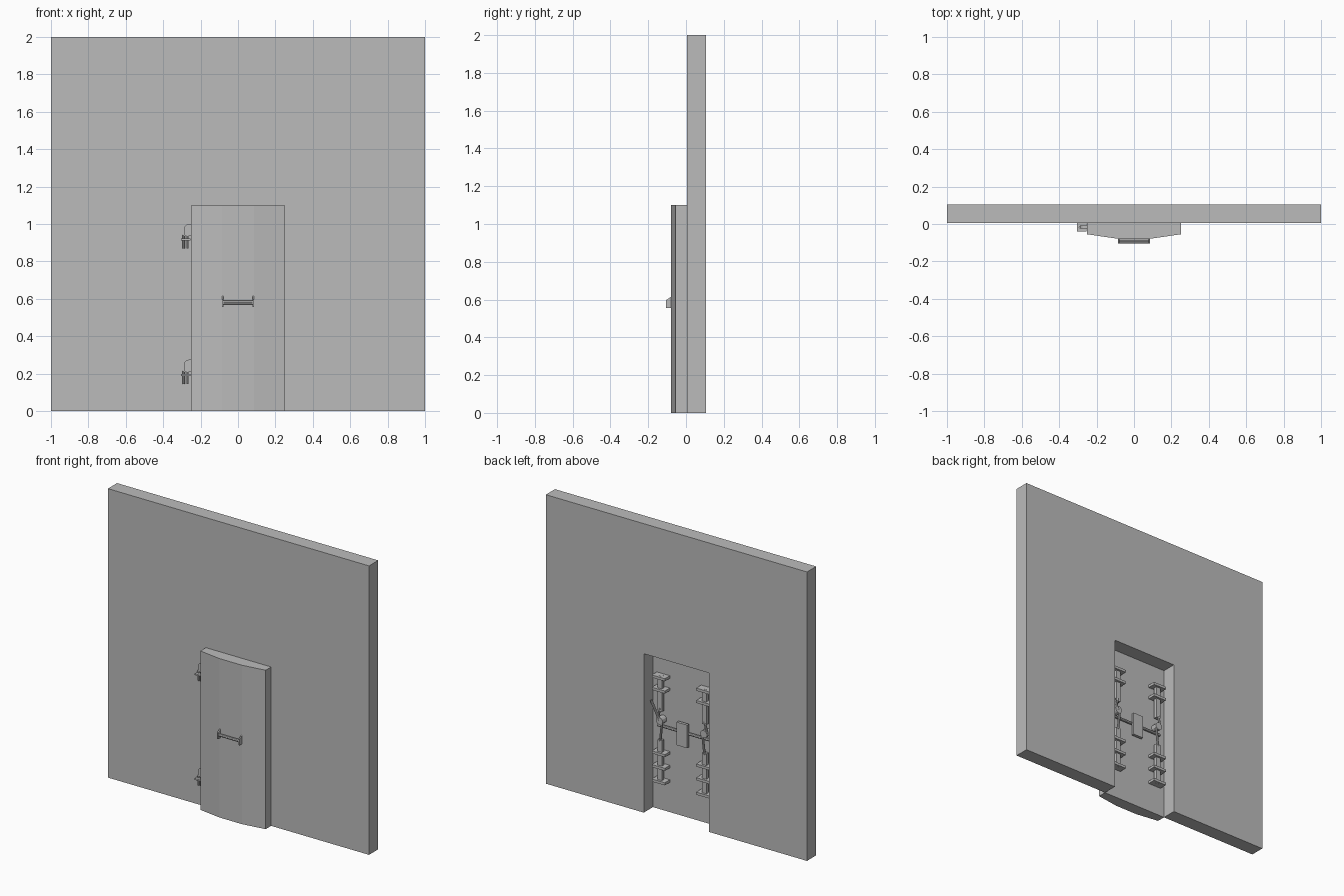
import bpy
import math
from mathutils import Vector

cube = bpy.data.objects.get("Cube")
if cube:
    bpy.data.objects.remove(cube, do_unlink=True)

grey = bpy.data.materials.new("plain grey")
grey.use_nodes = True
grey.diffuse_color = (0.5, 0.5, 0.5, 1)
grey.node_tree.nodes["Principled BSDF"].inputs["Base Color"].default_value = (0.5, 0.5, 0.5, 1)


def prism(name, outline, lo, hi, axis="z"):
    """Extrude a flat outline along an axis; outline is (x, y), (x, z) or (y, z)."""
    place = {"z": lambda a, b, d: (a, b, d),
             "y": lambda a, b, d: (a, d, b),
             "x": lambda a, b, d: (d, a, b)}[axis]
    n = len(outline)
    verts = [place(a, b, d) for d in (lo, hi) for a, b in outline]
    faces = [tuple(reversed(range(n))), tuple(range(n, 2 * n))]
    faces += [(i, (i + 1) % n, (i + 1) % n + n, i + n) for i in range(n)]
    if axis == "y":
        faces = [tuple(reversed(f)) for f in faces]
    mesh = bpy.data.meshes.new(name)
    mesh.from_pydata(verts, [], faces)
    mesh.materials.append(grey)
    obj = bpy.data.objects.new(name, mesh)
    bpy.context.collection.objects.link(obj)
    return obj


def box(name, x, y, z):
    return prism(name, [(x[0], y[0]), (x[1], y[0]), (x[1], y[1]), (x[0], y[1])], *z)


def rod(name, start, end, radius, sides=8):
    a, b = Vector(start), Vector(end)
    bpy.ops.mesh.primitive_cylinder_add(vertices=sides, radius=radius,
                                        depth=(b - a).length, location=(a + b) / 2)
    obj = bpy.context.object
    obj.name = name
    obj.rotation_euler = (b - a).to_track_quat("Z", "Y").to_euler()
    obj.data.materials.append(grey)
    return obj


FRONT, BACK = 0.005, 0.105

# Wall with a doorway notch
prism("wall", [(-1, 0), (-0.25, 0), (-0.25, 1.1), (0.25, 1.1),
               (0.25, 0), (1, 0), (1, 2), (-1, 2)], FRONT, BACK, "y")

# Door slab with a faceted, bowed front
prism("door", [(-0.25, FRONT), (-0.25, -0.055), (-0.085, -0.079),
               (0.085, -0.079), (0.25, -0.055), (0.25, FRONT)], 0, 1.1)

# Front handle
for side in (-1, 1):
    prism("handle_bracket", [(-0.078, 0.555), (-0.078, 0.615), (-0.105, 0.597), (-0.105, 0.555)],
          side * 0.082 - 0.004, side * 0.082 + 0.004, "x")
rod("handle_bar", (-0.08, -0.094, 0.58), (0.08, -0.094, 0.58), 0.01)

# Hinges beside the door
for base in (0.145, 0.87):
    arc = [(-0.26 + 0.03 * math.cos(t), base + 0.1 + 0.03 * math.sin(t))
           for t in (math.pi / 2 + i * math.pi / 8 for i in range(5))]
    knuckle = [(-0.25, base + 0.13)] + arc + [(-0.29, base + 0.065), (-0.25, base + 0.065)]
    prism("hinge_knuckle", knuckle, -0.025, -0.008, "y")
    box("hinge_plate", (-0.305, -0.255), (-0.04, FRONT), (base + 0.043, base + 0.053))
    for x in (-0.29, -0.27):
        rod("hinge_pin", (x, -0.017, base), (x, -0.017, base + 0.07), 0.006)

# Locking mechanism on the inside: matching bolt columns
for side in (-1, 1):
    x = side * 0.17
    for z in (0.215, 0.315, 0.41, 0.85, 0.935):
        box("bolt_guide", (x - 0.05, x + 0.05), (FRONT, 0.06), (z - 0.009, z + 0.009))
    box("upper_bolt", (x - 0.017, x + 0.017), (0.02, 0.045), (0.7, 0.945))
    box("lower_bolt", (x - 0.017, x + 0.017), (0.02, 0.045), (0.205, 0.5))
    rod("pivot_disc", (x, FRONT, 0.634), (x, 0.05, 0.634), 0.026, 12)
    rod("upper_link", (x + side * 0.02, 0.04, 0.64), (x, 0.04, 0.72), 0.008)
    rod("lower_link", (x - side * 0.015, 0.04, 0.62), (x, 0.04, 0.49), 0.008)
rod("side_lever", (0.17, 0.045, 0.634), (0.235, 0.045, 0.76), 0.008)

# Cross bar and central grip plate
rod("cross_bar", (-0.2, 0.022, 0.59), (0.2, 0.022, 0.59), 0.01)
box("grip_plate", (-0.04, 0.04), (0.025, 0.045), (0.5, 0.66))
